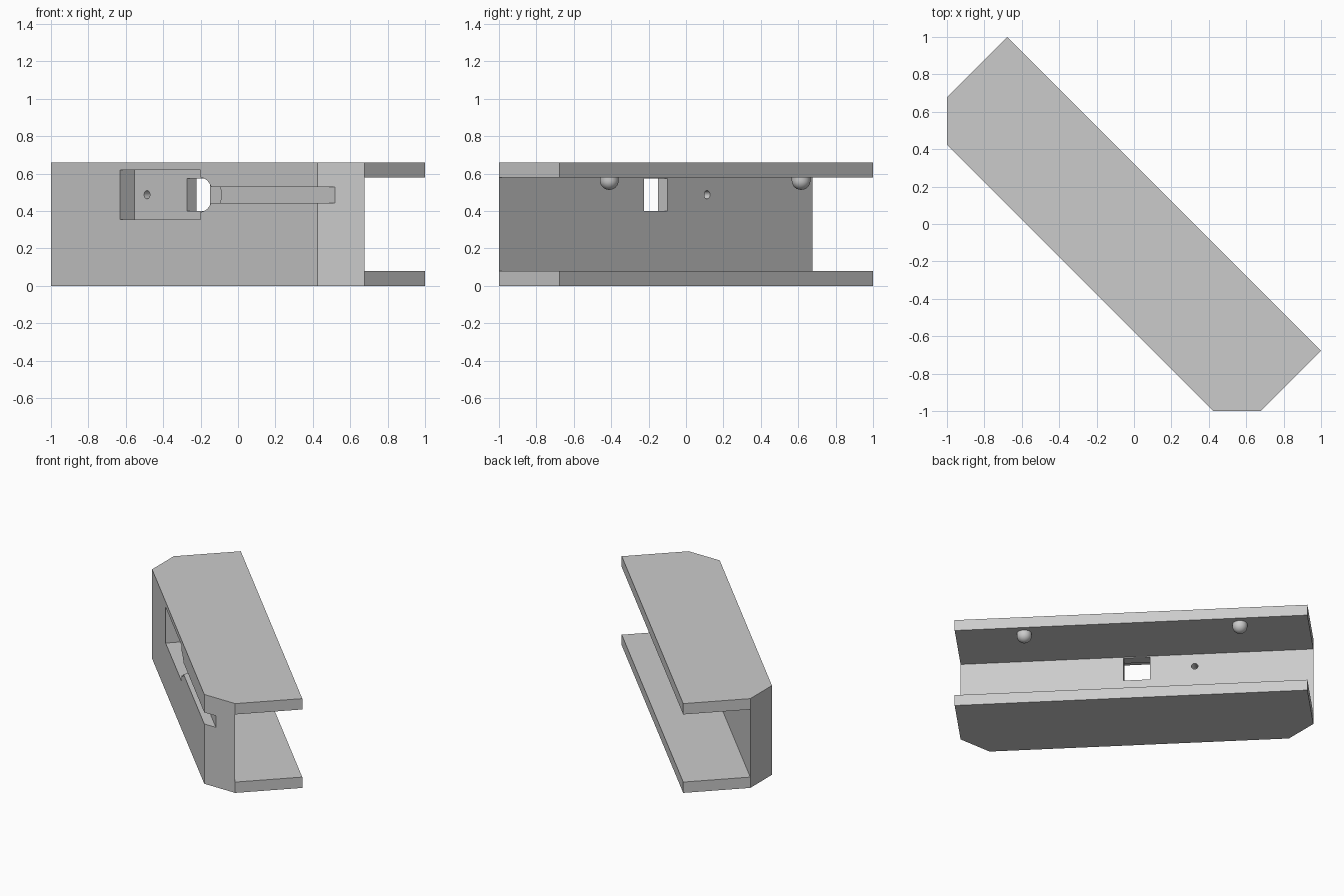
import bpy, bmesh, math
from mathutils import Matrix, Vector

cube = bpy.data.objects.get("Cube")
if cube:
    bpy.data.objects.remove(cube, do_unlink=True)

grey = bpy.data.materials.new("plain grey")
grey.use_nodes = True
grey.diffuse_color = (0.6, 0.6, 0.6, 1)
grey.node_tree.nodes["Principled BSDF"].inputs["Base Color"].default_value = (0.6, 0.6, 0.6, 1)

TURN = Matrix.Rotation(math.radians(-45), 4, 'Z')   # the long axis runs diagonally
HALF, FRONT, WEB, BACK, TOP, FLANGE = 1.186, -0.407, -0.228, 0.228, 0.66, 0.08


def prism(name, profile, low, high, upright=False):
    """Extrude a profile along z, or an upright (x, z) profile along y."""
    bm = bmesh.new()
    place = (lambda p, d: (p[0], d, p[1])) if upright else (lambda p, d: (p[0], p[1], d))
    face = bm.faces.new([bm.verts.new(place(p, low)) for p in profile])
    new = bmesh.ops.extrude_face_region(bm, geom=[face])["geom"]
    step = Vector(place((0, 0), high - low))
    bmesh.ops.translate(bm, vec=step, verts=[g for g in new if isinstance(g, bmesh.types.BMVert)])
    bmesh.ops.recalc_face_normals(bm, faces=bm.faces)
    mesh = bpy.data.meshes.new(name)
    bm.to_mesh(mesh)
    bm.free()
    mesh.materials.append(grey)
    ob = bpy.data.objects.new(name, mesh)
    bpy.context.collection.objects.link(ob)
    ob.matrix_world = TURN
    return ob


def rect(x0, x1, z0, z1):
    return [(x0, z0), (x1, z0), (x1, z1), (x0, z1)]


def arc(x, z, r, start, end, n):
    angles = [math.radians(start + (end - start) * i / n) for i in range(n + 1)]
    return [(x + r * math.cos(a), z + r * math.sin(a)) for a in angles]


def cut(body, cutter):
    cutter.hide_render = True
    mod = body.modifiers.new("cut", 'BOOLEAN')
    mod.operation, mod.solver, mod.object = 'DIFFERENCE', 'EXACT', cutter
    bpy.context.view_layer.objects.active = body
    bpy.ops.object.modifier_apply(modifier=mod.name)
    bpy.data.objects.remove(cutter, do_unlink=True)


# Channel body with chamfered front corners
chamfer = WEB - FRONT
body = prism("channel_body", [(-HALF, BACK), (-HALF, WEB), (-HALF + chamfer, FRONT),
                              (HALF - chamfer, FRONT), (HALF, WEB), (HALF, BACK)], 0, TOP)
cut(body, prism("channel_cutter", rect(-2, 2, FLANGE, TOP - FLANGE), WEB, 1, True))

# Latch recess with a rounded end
mid = 0.487
recess = [(-0.484, 0.62), (-0.484, 0.355), (0.122, 0.355)]
recess += arc(0.122, mid, 0.092, -90, 90, 20) + [(0.122, 0.62)]
cut(body, prism("recess_cutter", recess, -0.6, -0.30, True))

# Shallow slot running out through the chamfer
cut(body, prism("slot_cutter", rect(0.15, 1.4, 0.442, 0.527), -0.6, -0.34, True))

# Window and pin hole through the web
cut(body, prism("window_cutter", rect(-0.087, 0.09, 0.40, 0.573), -0.35, 0, True))
cut(body, prism("pin_hole_cutter", arc(-0.388, mid, 0.022, 0, 345, 23), -0.35, 0, True))

# Round pegs below the upper flange
for side, x in (("right", -0.725), ("left", 0.725)):
    bpy.ops.mesh.primitive_uv_sphere_add(segments=32, ring_count=16, radius=0.05)
    peg = bpy.context.object
    peg.name = side + "_peg"
    for v in peg.data.vertices:          # straight neck above the dome
        if v.co.z > 0.001:
            r = Vector((v.co.x, v.co.y))
            if r.length > 0.001:
                v.co.xy = r.normalized() * 0.05
            v.co.z = 0.02 + 0.1 * v.co.z
    peg.data.materials.append(grey)
    peg.matrix_world = TURN @ Matrix.Translation((x, 0.145, 0.563))
    bpy.ops.object.shade_smooth_by_angle()

bpy.ops.object.select_all(action='DESELECT')
body.select_set(True)
bpy.context.view_layer.objects.active = body
bpy.ops.object.shade_smooth_by_angle(angle=math.radians(20))
